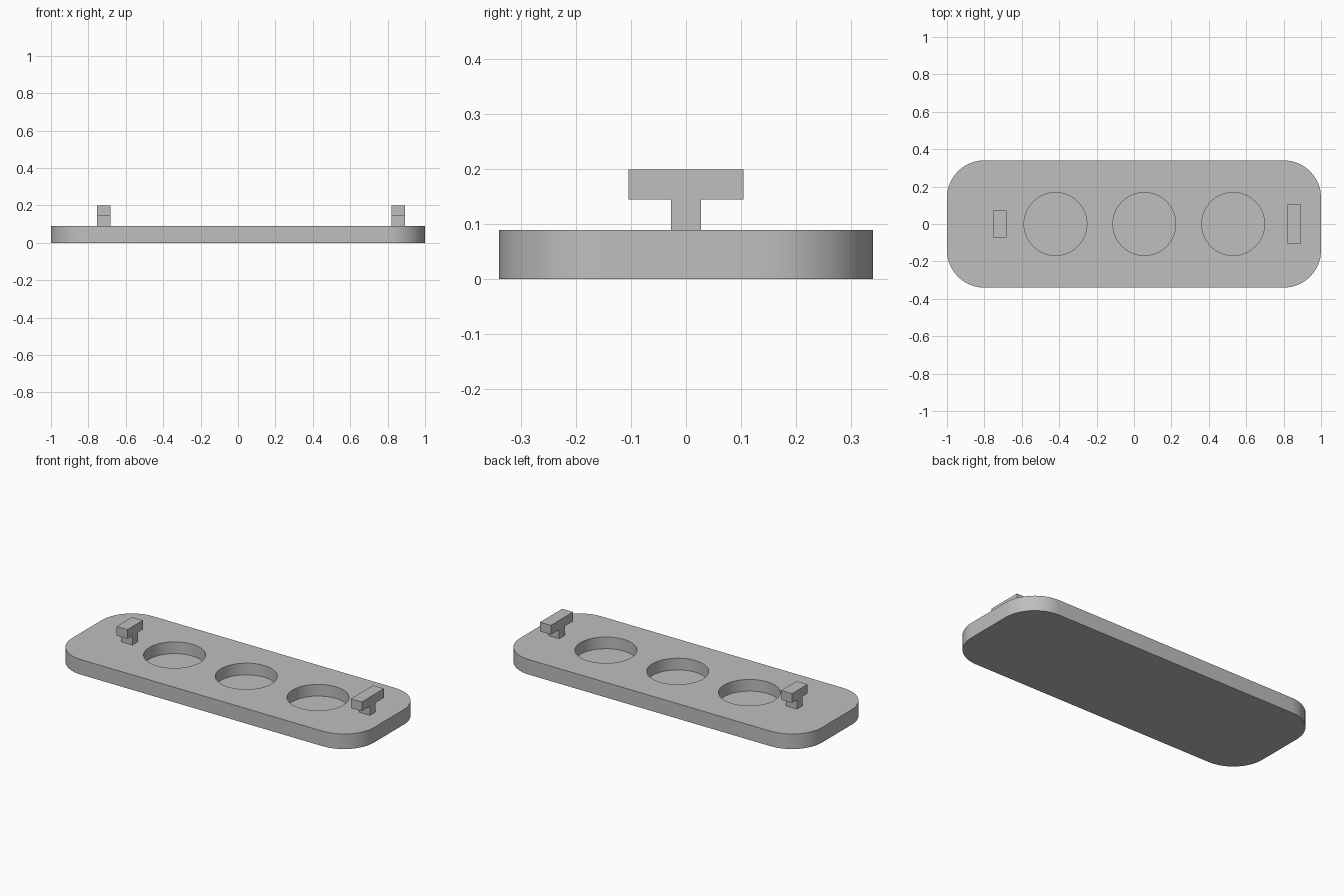
import bpy
import bmesh
from math import pi, cos, sin, radians

if "Cube" in bpy.data.objects:
    bpy.data.objects.remove(bpy.data.objects["Cube"], do_unlink=True)

TOP = 0.09          # plate thickness
FLOOR = 0.02        # height of the recess floors

grey = bpy.data.materials.new("plain grey")
grey.use_nodes = True
colour = (0.52, 0.52, 0.52, 1)
grey.diffuse_color = colour
grey.node_tree.nodes["Principled BSDF"].inputs["Base Color"].default_value = colour


def extrude(name, outline, height):
    """Solid from a flat outline of 3D points, pushed along a vector."""
    bm = bmesh.new()
    face = bm.faces.new([bm.verts.new(p) for p in outline])
    result = bmesh.ops.extrude_face_region(bm, geom=[face])
    moved = [g for g in result["geom"] if isinstance(g, bmesh.types.BMVert)]
    bmesh.ops.translate(bm, verts=moved, vec=height)
    bmesh.ops.recalc_face_normals(bm, faces=bm.faces)
    mesh = bpy.data.meshes.new(name)
    bm.to_mesh(mesh)
    bm.free()
    mesh.materials.append(grey)
    obj = bpy.data.objects.new(name, mesh)
    bpy.context.collection.objects.link(obj)
    return obj


def arc(cx, cy, r, start, sweep, steps, z):
    return [(cx + r * cos(start + sweep * i / steps),
             cy + r * sin(start + sweep * i / steps), z) for i in range(steps + 1)]


# Plate with rounded corners
half_x, half_y, radius = 1.0, 0.34, 0.2
outline = []
for i, (sx, sy) in enumerate([(1, 1), (-1, 1), (-1, -1), (1, -1)]):
    outline += arc(sx * (half_x - radius), sy * (half_y - radius), radius,
                   i * pi / 2, pi / 2, 16, 0)
plate = extrude("base_plate", outline, (0, 0, TOP))

# Three round recesses
for x in (-0.42, 0.055, 0.53):
    circle = arc(x, 0, 0.168, 0, 2 * pi, 64, FLOOR)[:-1]
    cutter = extrude("recess_cutter", circle, (0, 0, 0.2))
    cut = plate.modifiers.new("recess", "BOOLEAN")
    cut.operation = "DIFFERENCE"
    cut.solver = "EXACT"
    cut.object = cutter
    bpy.context.view_layer.objects.active = plate
    bpy.ops.object.modifier_apply(modifier=cut.name)
    bpy.data.objects.remove(cutter, do_unlink=True)

bpy.ops.object.select_all(action="DESELECT")
plate.select_set(True)
bpy.context.view_layer.objects.active = plate
bpy.ops.object.shade_smooth_by_angle(angle=radians(30))

# T-shaped cleats, the short one on the right and the long one on the left
for name, x, reach in (("right_cleat", -0.717, 0.073), ("left_cleat", 0.857, 0.105)):
    stem, under, crown, width = 0.027, 0.145, 0.2, 0.072
    half = [(stem, TOP), (stem, under), (reach, under), (reach, crown)]
    profile = half + [(-y, z) for y, z in reversed(half)]
    extrude(name, [(x - width / 2, y, z) for y, z in profile], (width, 0, 0))
